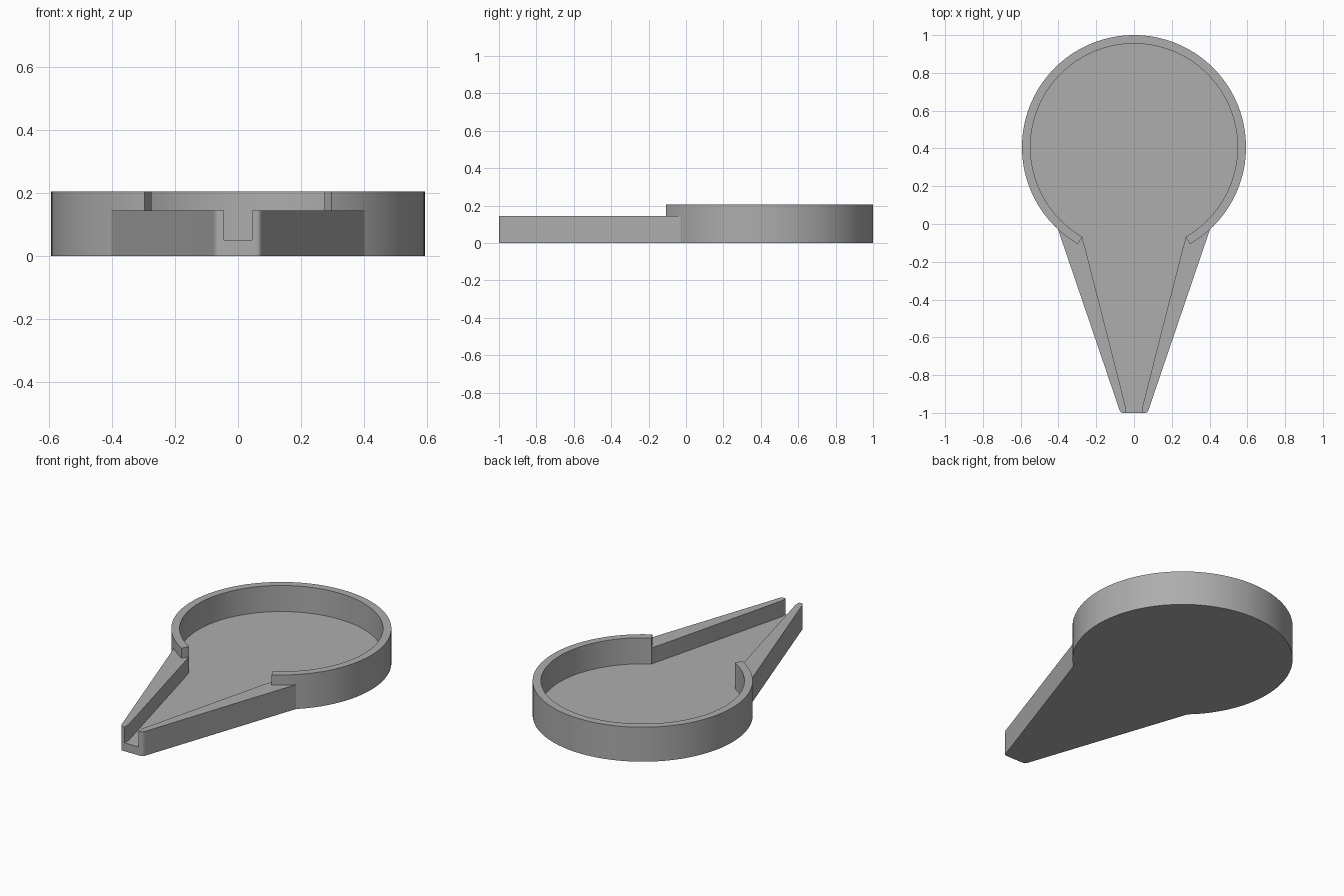
import bpy
import bmesh
from math import cos, sin, radians
from mathutils import Vector

if "Cube" in bpy.data.objects:
    bpy.data.objects.remove(bpy.data.objects["Cube"], do_unlink=True)

CENTRE_Y = 0.407
OUTER, INNER = 0.593, 0.548
RIM_TOP, SPOUT_TOP, FLOOR = 0.205, 0.145, 0.05
JOIN, LIP = -47.3, -60      # angles where the spout joins and the rim ends

grey = bpy.data.materials.new("plain grey")
grey.use_nodes = True
colour = (0.42, 0.42, 0.42, 1)
grey.diffuse_color = colour
grey.node_tree.nodes["Principled BSDF"].inputs["Base Color"].default_value = colour


def arc(radius, start, end, steps):
    angles = [radians(start + (end - start) * i / steps) for i in range(steps + 1)]
    return [(radius * cos(a), CENTRE_Y + radius * sin(a)) for a in angles]


def rounded(before, corner, after, steps=6):
    """Quadratic curve that rounds off a corner."""
    a, b, c = Vector(before), Vector(corner), Vector(after)
    ts = [i / steps for i in range(steps + 1)]
    return [tuple(a * (1 - t) ** 2 + b * 2 * t * (1 - t) + c * t * t) for t in ts]


def mirrored(points):
    return [(-x, y) for x, y in reversed(points)]


def prism(name, outline, bottom, top):
    bm = bmesh.new()
    face = bm.faces.new([bm.verts.new((x, y, bottom)) for x, y in outline])
    result = bmesh.ops.extrude_face_region(bm, geom=[face])
    moved = [v for v in result["geom"] if isinstance(v, bmesh.types.BMVert)]
    bmesh.ops.translate(bm, verts=moved, vec=(0, 0, top - bottom))
    bmesh.ops.recalc_face_normals(bm, faces=bm.faces)
    mesh = bpy.data.meshes.new(name)
    bm.to_mesh(mesh)
    bm.free()
    mesh.materials.append(grey)
    obj = bpy.data.objects.new(name, mesh)
    bpy.context.collection.objects.link(obj)
    return obj


# Solid teardrop body: round dish and tapering spout
tip = rounded((0.06, -1), (0.074, -1), (0.08, -0.975))
body = prism("funnel_tray", arc(OUTER, JOIN, 180 - JOIN, 120) + mirrored(tip) + tip,
             0, RIM_TOP)

# Hollow of the dish and the channel, open at the tip
throat = rounded((0.255, -0.14), (0.272, -0.085), arc(INNER, LIP, 0, 1)[0])
channel = [(0.045, -1.1), (0.045, -0.965)] + throat[:-1]
hollow = prism("hollow_cutter", arc(INNER, LIP, 180 - LIP, 120) + mirrored(channel) + channel,
               FLOOR, 0.4)

# Step that lowers the spout walls and leaves the rim ends standing
step_side = [(0.2, CENTRE_Y - 0.2 * 3 ** 0.5)] + arc(OUTER, LIP, JOIN, 6)
step_side += [(0.7, -0.25), (0.7, -1.2)]
step = prism("step_cutter", step_side + mirrored(step_side), SPOUT_TOP, 0.5)

for cutter in (hollow, step):
    modifier = body.modifiers.new(cutter.name, "BOOLEAN")
    modifier.operation = "DIFFERENCE"
    modifier.solver = "EXACT"
    modifier.object = cutter

bpy.ops.object.select_all(action="DESELECT")
bpy.context.view_layer.objects.active = body
body.select_set(True)
for modifier in list(body.modifiers):
    bpy.ops.object.modifier_apply(modifier=modifier.name)
for cutter in (hollow, step):
    bpy.data.objects.remove(cutter, do_unlink=True)
bpy.ops.object.shade_smooth_by_angle(angle=radians(20))
